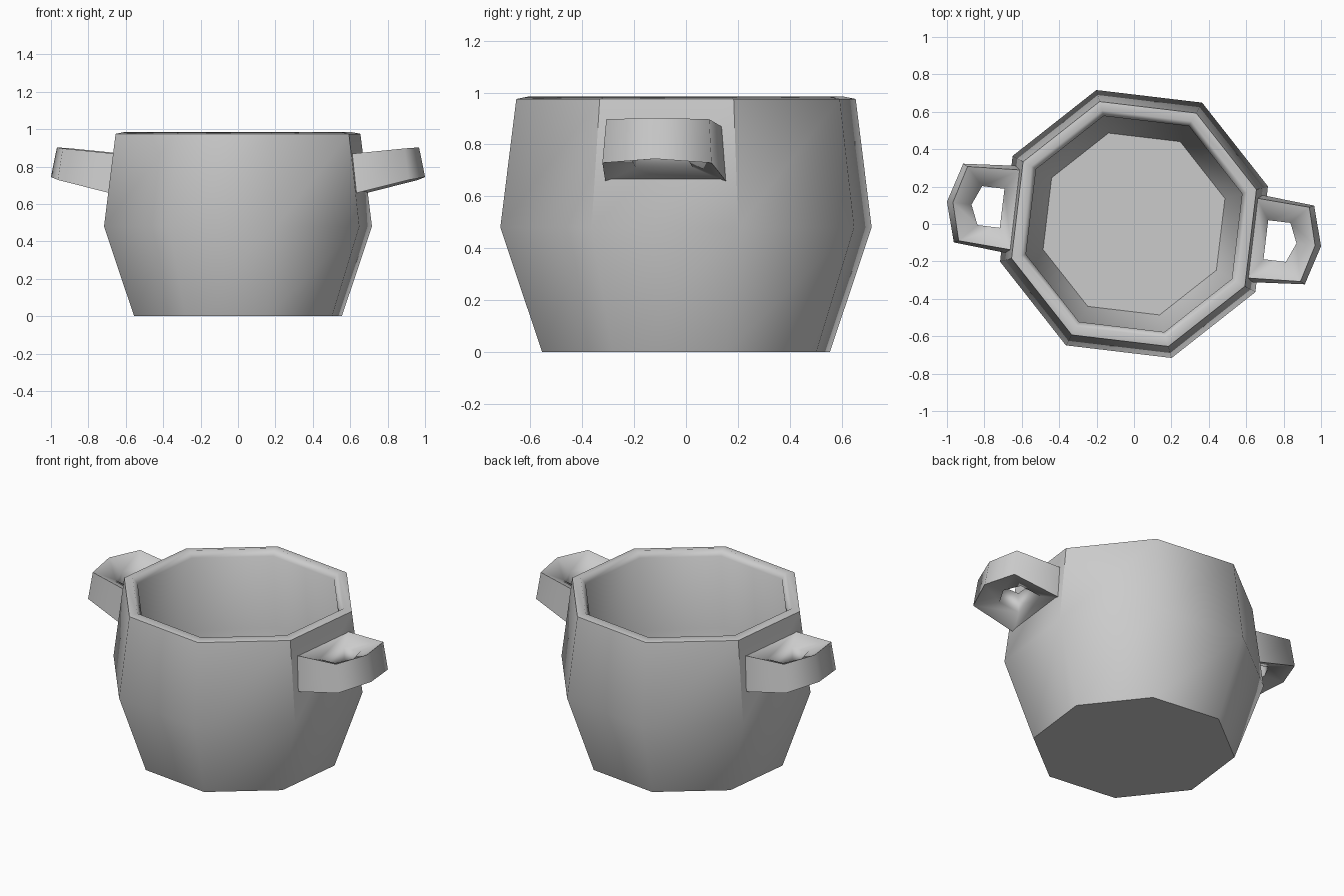
import bpy, bmesh, math
from mathutils import Matrix

if "Cube" in bpy.data.objects:
    bpy.data.objects.remove(bpy.data.objects["Cube"], do_unlink=True)

SIDES = 8
TURN = math.radians(-6.8)          # the whole pot is turned slightly

grey = bpy.data.materials.new("plain_grey")
grey.use_nodes = True
grey.diffuse_color = (0.6, 0.6, 0.6, 1)
grey.node_tree.nodes["Principled BSDF"].inputs["Base Color"].default_value = (0.6, 0.6, 0.6, 1)


def bridge(bm, a, b):
    """Join two closed loops of vertices with quads."""
    n = len(a)
    return [bm.faces.new((a[i], a[(i + 1) % n], b[(i + 1) % n], b[i])) for i in range(n)]


def finish(bm, name, angle):
    bmesh.ops.recalc_face_normals(bm, faces=bm.faces[:])
    mesh = bpy.data.meshes.new(name)
    bm.to_mesh(mesh)
    bm.free()
    mesh.materials.append(grey)
    obj = bpy.data.objects.new(name, mesh)
    bpy.context.collection.objects.link(obj)
    bpy.ops.object.select_all(action='DESELECT')
    obj.select_set(True)
    bpy.context.view_layer.objects.active = obj
    bpy.ops.object.shade_smooth_by_angle(angle=math.radians(angle))
    return obj


# Pot body: eight-sided profile with outer wall, rim, inner wall and floor
profile = [(0.577, 0), (0.744, 0.48), (0.68, 0.975), (0.63, 0.985),
           (0.60, 0.95), (0.655, 0.48), (0.505, 0.07)]
bm = bmesh.new()
rings = []
for r, z in profile:
    angles = [TURN + math.tau * (i - 0.5) / SIDES for i in range(SIDES)]
    rings.append([bm.verts.new((r * math.cos(a), r * math.sin(a), z)) for a in angles])
for lower, upper in zip(rings, rings[1:]):
    bridge(bm, lower, upper)
bm.faces.new(rings[0])
bm.faces.new(rings[-1])
pot = finish(bm, "pot_body", 65)

# Crisp upright edges beside the two handle panels
for edge in pot.data.edges:
    a, b = (pot.data.vertices[i].co for i in edge.vertices)
    upright = abs(a.z - b.z) > 0.4 and min(a.z, b.z) > 0.4
    if upright and max(a.xy.length, b.xy.length) > 0.7:
        side = math.atan2(a.y, a.x) - TURN
        if abs(math.cos(side)) > 0.8:
            edge.use_edge_sharp = True


def outline(back, corner, tip):
    """Mirror half of a five-sided handle outline."""
    return [back, corner, (tip, 0), (corner[0], -corner[1]), (back[0], -back[1])]


def make_handle(name, angle):
    bm = bmesh.new()
    # Each loop: plan outline and the height at the back and its rise outward
    loops = [
        (outline((0.635, 0.215), (0.92, 0.20), 0.975), 0.87, 0.10),
        (outline((0.655, 0.235), (0.945, 0.212), 1.007), 0.655, 0.25),
        (outline((0.705, 0.11), (0.835, 0.11), 0.88), 0.70, 0.20),
        (outline((0.71, 0.105), (0.83, 0.105), 0.875), 0.825, 0.10),
    ]
    rings = [[bm.verts.new((x, y, z + rise * (x - 0.65))) for x, y in pts]
             for pts, z, rise in loops]
    for i in range(len(rings)):
        bridge(bm, rings[i], rings[(i + 1) % len(rings)])
    bmesh.ops.transform(bm, matrix=Matrix.Rotation(angle, 4, 'Z'), verts=bm.verts[:])
    return finish(bm, name, 75)


# Two loop handles on opposite sides
make_handle("left_handle", TURN)
make_handle("right_handle", TURN + math.pi)
